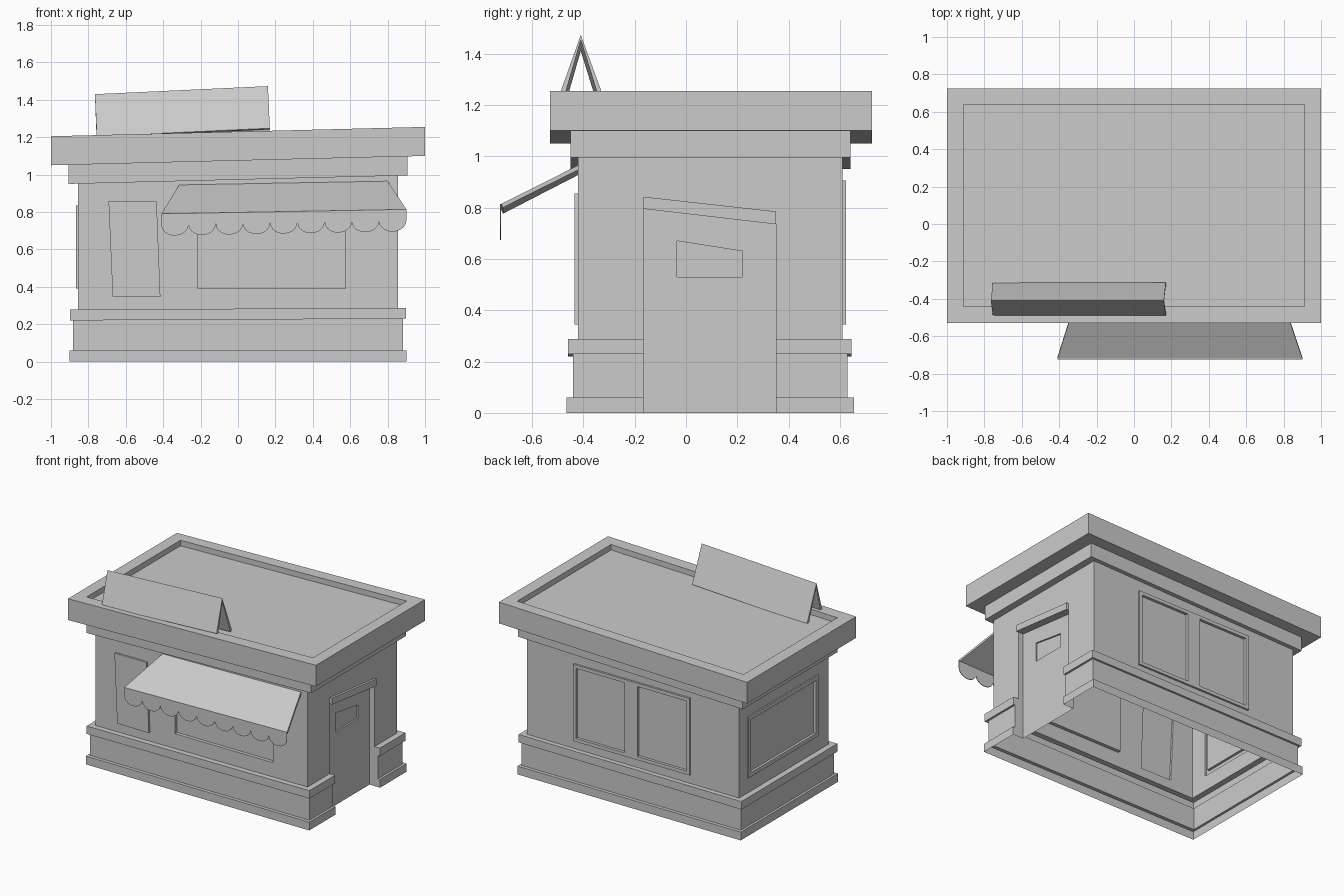
import bpy, bmesh, math
from mathutils import Vector

cube = bpy.data.objects.get("Cube")
if cube:
    bpy.data.objects.remove(cube)

GREY = (0.6, 0.6, 0.6, 1)
paint = bpy.data.materials.new("plain grey")
paint.use_nodes = True
paint.diffuse_color = GREY
paint.node_tree.nodes["Principled BSDF"].inputs["Base Color"].default_value = GREY


def finish(bm, name, thick=0, offset=-1):
    bmesh.ops.recalc_face_normals(bm, faces=bm.faces)
    mesh = bpy.data.meshes.new(name)
    bm.to_mesh(mesh)
    bm.free()
    mesh.materials.append(paint)
    ob = bpy.data.objects.new(name, mesh)
    bpy.context.collection.objects.link(ob)
    if thick:
        mod = ob.modifiers.new("thickness", 'SOLIDIFY')
        mod.thickness = thick
        mod.offset = offset
    return ob


def polygon(bm, points):
    return bm.faces.new([bm.verts.new(p) for p in points])


def loft(levels):
    """Stack of rectangles (half width, front, back, height, tilt) joined by walls."""
    bm = bmesh.new()
    rings = [[bm.verts.new((x, y, z + tilt * x))
              for x, y in ((-w, f), (w, f), (w, b), (-w, b))]
             for w, f, b, z, tilt in levels]
    for low, high in zip(rings, rings[1:]):
        for i in range(4):
            j = (i + 1) % 4
            bm.faces.new((low[i], low[j], high[j], high[i]))
    bm.normal_update()
    return bm, rings


def cut(bm, faces, point, normal):
    geom = set(faces)
    for f in faces:
        geom.update(f.edges)
        geom.update(f.verts)
    bmesh.ops.bisect_plane(bm, geom=list(geom), plane_co=point, plane_no=normal)


def push(bm, corners, direction, depth):
    """Cut a four-sided panel into a flat wall and move it along the wall normal."""
    d = Vector(direction)
    pts = [Vector(c) for c in corners]
    mid = sum(pts, Vector()) / 4

    def wall():
        bm.normal_update()
        return [f for f in bm.faces if f.normal.dot(d) > 0.99
                and abs((f.calc_center_median() - mid).dot(d)) < 0.002]

    sides = []
    for a, b in zip(pts, pts[1:] + pts[:1]):
        n = (b - a).cross(d)
        if (mid - a).dot(n) < 0:
            n = -n
        sides.append((a, n))
        cut(bm, wall(), a, n)
    inside = [f for f in wall()
              if all((f.calc_center_median() - a).dot(n) > 0 for a, n in sides)]
    new = bmesh.ops.extrude_face_region(bm, geom=inside)["geom"]
    bmesh.ops.delete(bm, geom=[f for f in inside if f.is_valid], context='FACES')
    bmesh.ops.translate(bm, vec=d * depth,
                        verts=[v for v in new if isinstance(v, bmesh.types.BMVert)])


def rect_x(x, y0, y1, z0, z1):
    return (x, y0, z0), (x, y1, z0), (x, y1, z1), (x, y0, z1)


def rect_y(y, x0, x1, z0, z1):
    return (x0, y, z0), (x1, y, z0), (x1, y, z1), (x0, y, z1)


# Walls with plinth and waist trim, open underneath
WALL_X, FRONT, BACK = 0.855, -0.42, 0.61
PLINTH, BASE = (0.9, -0.465, 0.655), (0.883, -0.44, 0.63)
TRIM, WALL = (0.898, -0.46, 0.645), (WALL_X, FRONT, BACK)
bm, _ = loft([(*PLINTH, 0, 0), (*PLINTH, 0.06, 0), (*BASE, 0.06, 0), (*BASE, 0.225, 0.005),
              (*TRIM, 0.225, 0.005), (*TRIM, 0.283, 0.005), (*WALL, 0.283, 0.005),
              (*WALL, 0.973, 0.025)])

# Doorway cut through trim and plinth, with a set-back door
D0, D1, DOOR_X = -0.165, 0.35, 0.815
head_a, head_b = Vector((WALL_X, D0, 0.795)), Vector((WALL_X, D1, 0.735))
head_n = (head_b - head_a).cross(Vector((-1, 0, 0)))
if head_n.z < 0:
    head_n = -head_n


def side_faces():
    return [f for f in bm.faces if f.calc_center_median().x > 0.8]


for point, normal in ((head_a, (0, 1, 0)), (head_b, (0, 1, 0)), (head_a, head_n)):
    cut(bm, side_faces(), point, normal)
gone = [f for f in side_faces() if D0 < f.calc_center_median().y < D1
        and (f.calc_center_median() - head_a).dot(head_n) < 0]
bmesh.ops.delete(bm, geom=gone, context='FACES')
rim = [e for e in bm.edges if e.is_boundary and all(
    v.co.x > 0.8 and D0 - 0.001 < v.co.y < D1 + 0.001 and v.co.z < 0.9 for v in e.verts)]
for g in bmesh.ops.extrude_edge_only(bm, edges=rim)["geom"]:
    if isinstance(g, bmesh.types.BMVert):
        g.co.x = DOOR_X
polygon(bm, [(DOOR_X, D0, 0), (DOOR_X, D1, 0),
             (DOOR_X, D1, head_b.z), (DOOR_X, D0, head_a.z)])
bmesh.ops.remove_doubles(bm, verts=bm.verts, dist=0.0002)
bmesh.ops.dissolve_degenerate(bm, edges=bm.edges, dist=0.0002)
push(bm, [(DOOR_X, -0.035, 0.53), (DOOR_X, 0.22, 0.53),
          (DOOR_X, 0.22, 0.63), (DOOR_X, -0.035, 0.67)], (1, 0, 0), -0.012)

# Front: serving window set in, notice board standing out
push(bm, rect_y(FRONT, -0.215, 0.575, 0.39, 0.8), (0, -1, 0), -0.025)
push(bm, [(-0.67, FRONT, 0.348), (-0.415, FRONT, 0.345),
          (-0.435, FRONT, 0.855), (-0.692, FRONT, 0.855)], (0, -1, 0), 0.014)

# Back: raised frame with two set-in panes
push(bm, rect_y(BACK, -0.465, 0.475, 0.345, 0.905), (0, 1, 0), 0.014)
for x0, x1 in ((-0.44, -0.045), (0.06, 0.45)):
    push(bm, rect_y(BACK + 0.014, x0, x1, 0.37, 0.88), (0, 1, 0), -0.02)

# Blank side: raised frame with one set-in pane
push(bm, rect_x(-WALL_X, -0.29, 0.515, 0.39, 0.835), (-1, 0, 0), 0.01)
push(bm, rect_x(-WALL_X - 0.01, -0.26, 0.485, 0.42, 0.805), (-1, 0, 0), -0.018)
finish(bm, "walls")

# Roof: fascia, overhanging slab and sunken top
FASCIA, SLAB, WELL = (0.905, -0.45, 0.64), (1, -0.53, 0.725), (0.912, -0.44, 0.64)
TILT = 0.025
bm, rings = loft([(*r, z, TILT) for r, z in (
    (WALL, 0.973), (FASCIA, 0.973), (FASCIA, 1.075), (SLAB, 1.075),
    (SLAB, 1.23), (WELL, 1.23), (WELL, 1.19))])
bm.faces.new(rings[-1])
finish(bm, "roof")

# Sloping hood over the door
bm = bmesh.new()
hood = polygon(bm, [(DOOR_X, D0, 0.795), (DOOR_X, D1, 0.735),
                    (DOOR_X, D1, 0.785), (DOOR_X, D0, 0.842)])
top = bmesh.ops.extrude_face_region(bm, geom=[hood], use_keep_orig=True)["geom"]
for g in top:
    if isinstance(g, bmesh.types.BMVert):
        g.co.x = 0.873
finish(bm, "door_hood")

# Awning sheet
A0, A1, LIP = -0.41, 0.9, -0.72


def lip_z(x):
    return 0.798 + 0.018 * x


bm = bmesh.new()
polygon(bm, [(A0, LIP, lip_z(A0)), (A1, LIP, lip_z(A1)),
             (0.80, FRONT, 0.965), (-0.315, FRONT, 0.945)])
finish(bm, "awning", 0.016)

# Scalloped valance
COUNT, STEPS = 9, 10
width = (A1 - A0) / COUNT
edge = []
for i in range(COUNT):
    for s in range(STEPS + (i == COUNT - 1)):
        a = math.pi * s / STEPS
        x = A0 + width * (i + 0.5 - 0.5 * math.cos(a))
        edge.append((x, LIP, lip_z(x) - 0.06 - 0.058 * math.sin(a)))
bm = bmesh.new()
polygon(bm, edge + [(A1, LIP, lip_z(A1)), (A0, LIP, lip_z(A0))])
finish(bm, "valance", 0.004)

# Tent-shaped roof sign, open at both ends
RIDGE = -0.41
bm = bmesh.new()
ridge = [bm.verts.new((-0.765, RIDGE, 1.43)), bm.verts.new((0.16, RIDGE, 1.473))]
for y, drop in ((-0.49, 0.225), (-0.313, 0.265)):
    foot = [bm.verts.new((0.17, y, 1.473 - drop)), bm.verts.new((-0.755, y, 1.43 - drop))]
    bm.faces.new(ridge + foot)
finish(bm, "roof_sign", 0.02)
